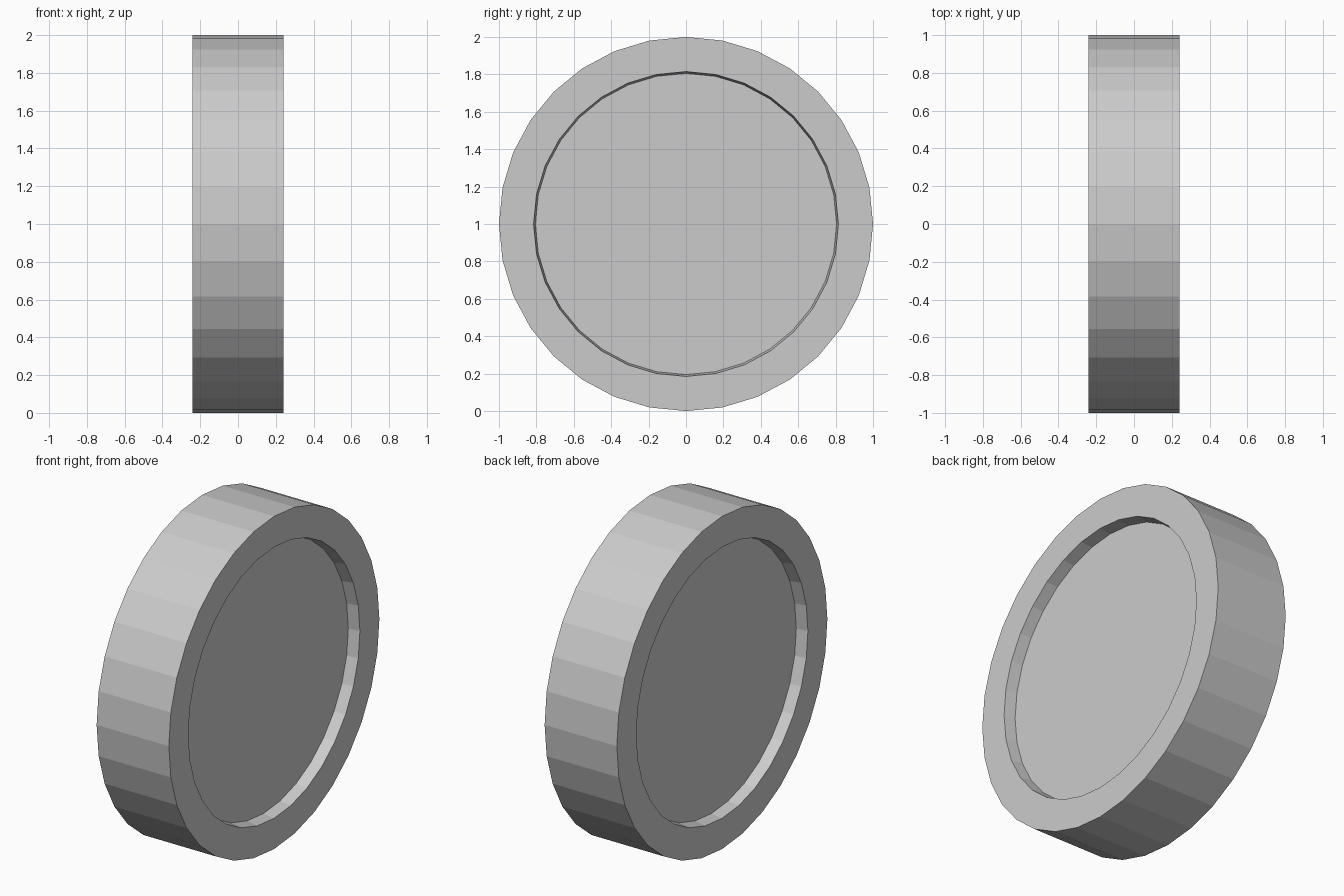
import bpy, bmesh, math

if "Cube" in bpy.data.objects:
    bpy.data.objects.remove(bpy.data.objects["Cube"])

SIDES = 32
# (x, radius) cross-section from one recessed floor, over the rim, to the other
PROFILE = [(-0.17, 0.805), (-0.24, 0.815), (-0.24, 1.0),
           (0.24, 1.0), (0.24, 0.815), (0.17, 0.805)]


def lathe_x(name, profile, sides, z):
    """Revolve a profile around the x axis and cap both ends."""
    bm = bmesh.new()
    rings = []
    for x, r in profile:
        angles = [2 * math.pi * i / sides for i in range(sides)]
        rings.append([bm.verts.new((x, r * math.cos(a), r * math.sin(a))) for a in angles])
    for a, b in zip(rings, rings[1:]):
        for i in range(sides):
            j = (i + 1) % sides
            bm.faces.new((a[i], a[j], b[j], b[i]))
    bm.faces.new(rings[0])
    bm.faces.new(rings[-1])
    bmesh.ops.recalc_face_normals(bm, faces=bm.faces)
    mesh = bpy.data.meshes.new(name)
    bm.to_mesh(mesh)
    bm.free()
    obj = bpy.data.objects.new(name, mesh)
    obj.location.z = z
    bpy.context.collection.objects.link(obj)
    return obj


# Upright disc with a raised rim on both faces
lathe_x("rimmed_disc", PROFILE, SIDES, 1.0)
